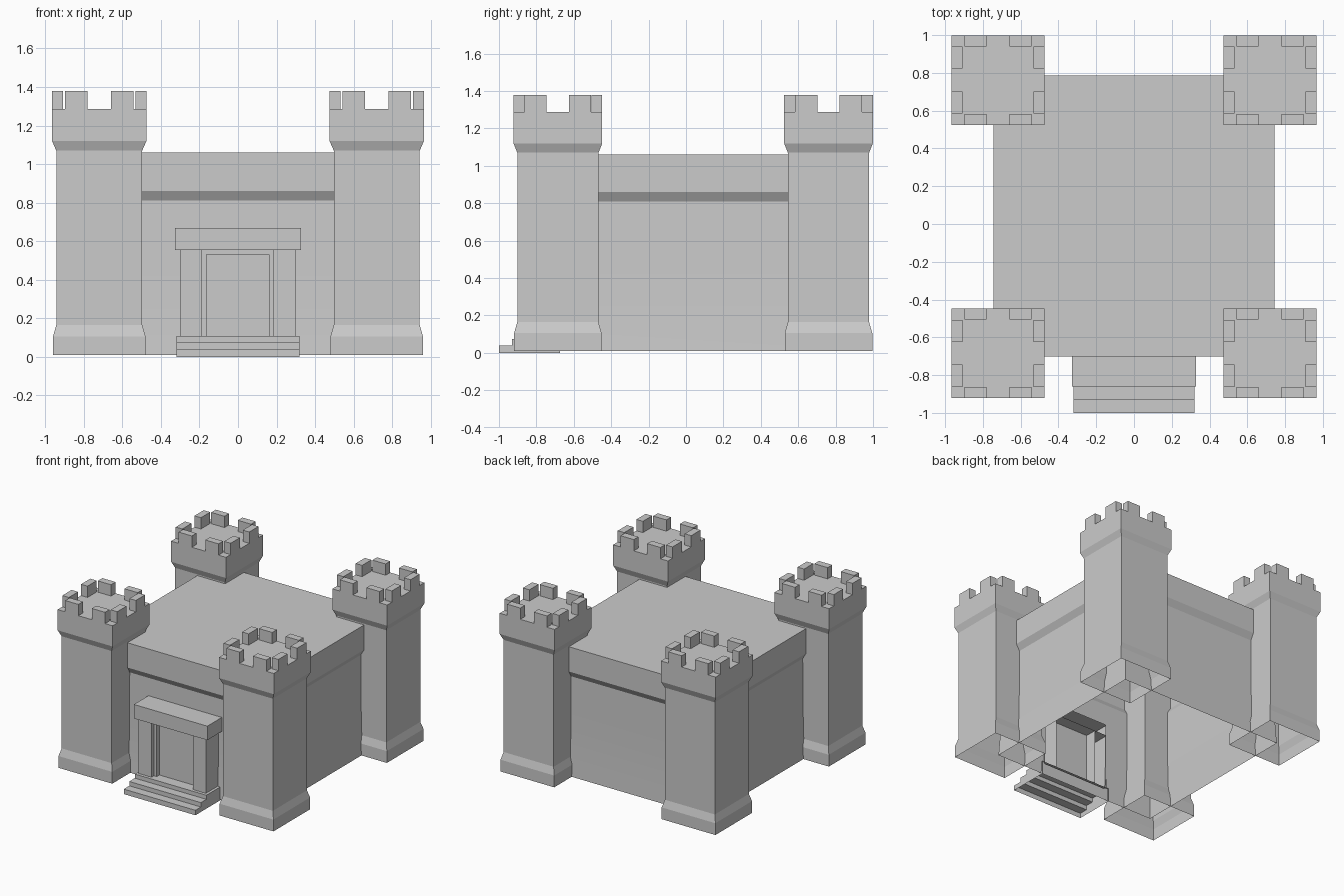
import bpy, bmesh, math

cube = bpy.data.objects.get("Cube")
if cube:
    bpy.data.objects.remove(cube, do_unlink=True)

stone = bpy.data.materials.new("grey stone")
stone.use_nodes = True
GREY = (0.6, 0.6, 0.6, 1)
stone.diffuse_color = GREY
stone.node_tree.nodes["Principled BSDF"].inputs["Base Color"].default_value = GREY


def finish(bm, name):
    mesh = bpy.data.meshes.new(name)
    bm.to_mesh(mesh)
    bm.free()
    mesh.materials.append(stone)
    obj = bpy.data.objects.new(name, mesh)
    bpy.context.collection.objects.link(obj)
    return obj


def add_box(bm, x, y, z, open_back=False):
    """Box between (low, high) pairs, optionally without its +y face."""
    v = [bm.verts.new((a, b, c)) for c in z for b in y for a in x]
    faces = [(0, 2, 3, 1), (4, 5, 7, 6), (0, 1, 5, 4), (1, 3, 7, 5), (2, 0, 4, 6)]
    if not open_back:
        faces.append((3, 2, 6, 7))
    for f in faces:
        bm.faces.new([v[i] for i in f])


def add_stack(bm, cx, cy, levels):
    """Square rings (half x, half y, z) joined upward, capped on top only."""
    below = None
    for hx, hy, z in levels:
        ring = [bm.verts.new((cx + sx * hx, cy + sy * hy, z))
                for sx, sy in ((-1, -1), (1, -1), (1, 1), (-1, 1))]
        if below:
            for i in range(4):
                j = (i + 1) % 4
                bm.faces.new((below[i], below[j], ring[j], ring[i]))
        below = ring
    bm.faces.new(below)


def add_strip(bm, points, width):
    """Open strip swept along x through (y, z) points."""
    rows = [[bm.verts.new((s * width, y, z)) for s in (-1, 1)] for y, z in points]
    for a, b in zip(rows, rows[1:]):
        bm.faces.new((a[0], a[1], b[1], b[0]))


# Keep: hollow block with an overhanging upper band and slightly flared foot
HX, HY, CY = 0.745, 0.743, 0.042
bm = bmesh.new()
profile = [(0.012, 0.01), (0.022, 0.2), (0.028, 0.45), (0.03, 0.81), (0, 0.86), (0, 1.06)]
add_stack(bm, 0, CY, [(HX - d, HY - d, z) for d, z in profile])


def front_geometry():
    faces = [f for f in bm.faces if f.normal.y < -0.9 and f.calc_center_median().z < 0.8]
    return faces + list({e for f in faces for e in f.edges}) + list({v for f in faces for v in f.verts})


# Opening behind the porch
bm.normal_update()
for co, no in (((-0.29, 0, 0), (1, 0, 0)), ((0.29, 0, 0), (1, 0, 0)),
               ((0, 0, 0.1), (0, 0, 1)), ((0, 0, 0.64), (0, 0, 1))):
    bmesh.ops.bisect_plane(bm, geom=front_geometry(), plane_co=co, plane_no=no)
    bm.normal_update()
hole = []
for f in bm.faces:
    c = f.calc_center_median()
    if f.normal.y < -0.9 and abs(c.x) < 0.28 and 0.1 < c.z < 0.64:
        hole.append(f)
bmesh.ops.delete(bm, geom=hole, context='FACES')
keep = finish(bm, "keep")
bpy.context.view_layer.objects.active = keep
keep.select_set(True)
bpy.ops.object.shade_smooth_by_angle(angle=math.radians(15))
keep.select_set(False)

# Corner towers with battlements
TX, TY, FLOOR, TOP = 0.245, 0.237, 1.287, 1.378
tower_levels = [(0.24, 0.234, 0.01), (0.24, 0.234, 0.105), (0.223, 0.217, 0.165),
                (0.223, 0.217, 1.07), (TX, TY, 1.12), (TX, TY, FLOOR)]
for side, cx in (("left", 0.72), ("right", -0.72)):
    for end, cy in (("front", -0.685), ("back", 0.762)):
        bm = bmesh.new()
        add_stack(bm, cx, cy, tower_levels)
        finish(bm, f"{end}_{side}_tower")
        bm = bmesh.new()
        for s in (-1, 1):
            for t in (-1, 1):
                along = sorted((t * 0.06, t * 0.178))
                edge_x = sorted((s * TX, s * (TX - 0.058)))
                edge_y = sorted((s * TY, s * (TY - 0.058)))
                add_box(bm, [cx + a for a in along], [cy + b for b in edge_y], (FLOOR, TOP))
                add_box(bm, [cx + a for a in edge_x], [cy + b for b in along], (FLOOR, TOP))
        finish(bm, f"{end}_{side}_battlements")

# Porch: lintel and two pillars, hollow towards the keep
WALL = -0.675
bm = bmesh.new()
add_box(bm, (-0.328, 0.328), (-0.86, WALL), (0.555, 0.668), open_back=True)
finish(bm, "lintel")
for name, x in (("right_pillar", (-0.302, -0.188)), ("left_pillar", (0.184, 0.298))):
    bm = bmesh.new()
    add_box(bm, x, (-0.835, WALL), (0.108, 0.555), open_back=True)
    finish(bm, name)

# Door frame and recessed door
bm = bmesh.new()
for x, z in (((-0.188, -0.163), (0.108, 0.555)), ((0.161, 0.184), (0.108, 0.555)),
             ((-0.163, 0.161), (0.53, 0.555))):
    add_box(bm, x, (-0.805, -0.77), z)
finish(bm, "door_frame")
bm = bmesh.new()
add_strip(bm, [(-0.77, 0.108), (-0.77, 0.555)], 0.187)
finish(bm, "door")

# Entrance steps, open underneath
bm = bmesh.new()
steps = [(-1.0, 0), (-1.0, 0.04), (-0.93, 0.04), (-0.93, 0.075), (-0.86, 0.075), (-0.86, 0.108)]
add_strip(bm, steps + [(WALL, 0.108)], 0.32)
for s in (-1, 1):
    for i in (0, 2, 4):
        (y, low), (_, high) = steps[i:i + 2]
        bm.faces.new([bm.verts.new((s * 0.32, b, c)) for b, c in
                      ((y, low), (WALL, low), (WALL, high), (y, high))][::s])
finish(bm, "entrance_steps")
